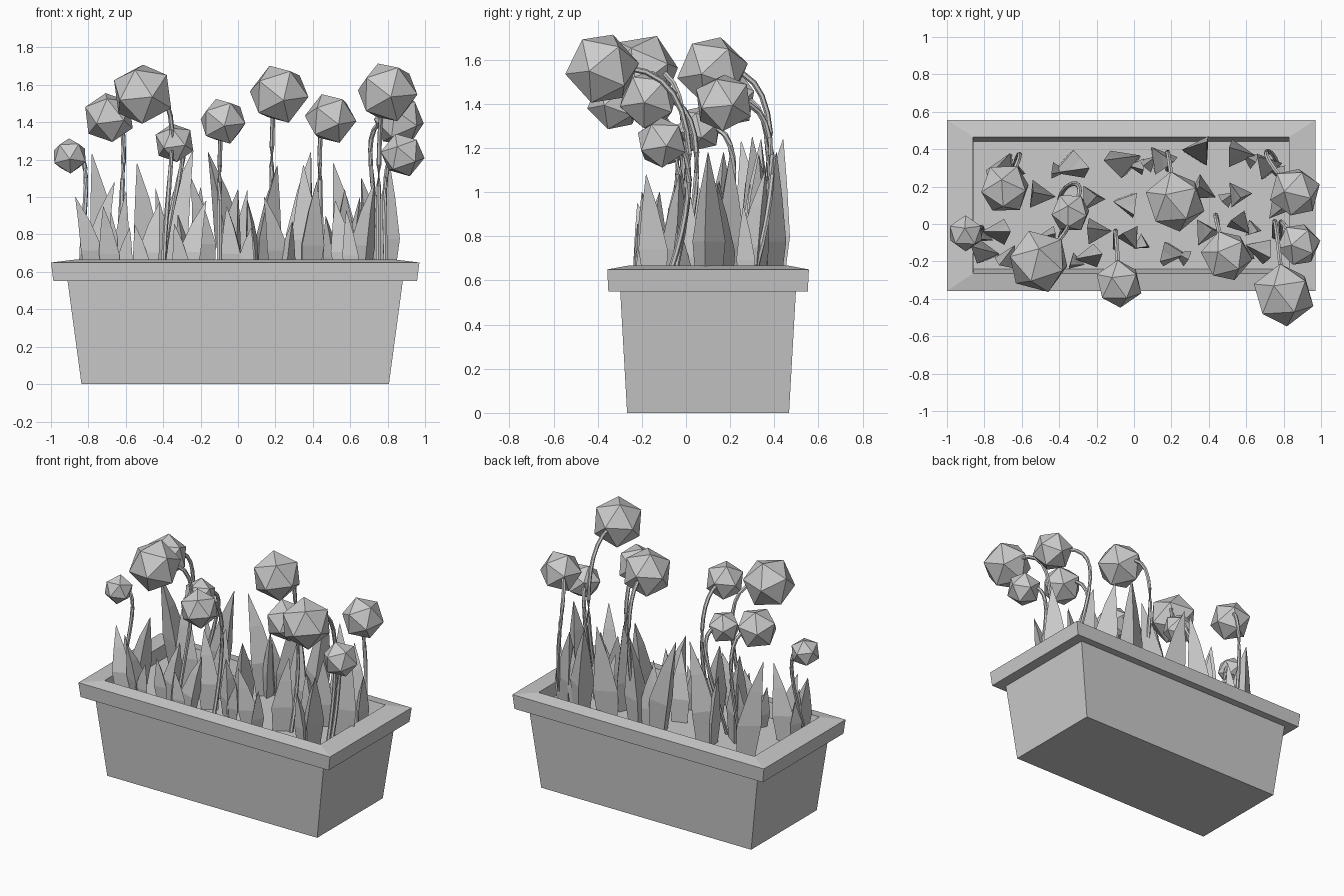
import bpy, bmesh, math, random
from mathutils import Vector, Matrix

if "Cube" in bpy.data.objects:
    bpy.data.objects.remove(bpy.data.objects["Cube"])

random.seed(4)
CX, CY, SOIL = -0.015, 0.1, 0.57


def finish(bm, name):
    bmesh.ops.recalc_face_normals(bm, faces=bm.faces)
    mesh = bpy.data.meshes.new(name)
    bm.to_mesh(mesh)
    bm.free()
    ob = bpy.data.objects.new(name, mesh)
    bpy.context.collection.objects.link(ob)
    return ob


def loft(bm, rings):
    """Skin between closed rings of points and cap both ends."""
    rows = [[bm.verts.new(p) for p in ring] for ring in rings]
    n = len(rows[0])
    for a, b in zip(rows, rows[1:]):
        for i in range(n):
            j = (i + 1) % n
            bm.faces.new((a[i], a[j], b[j], b[i]))
    bm.faces.new(rows[0][::-1])
    bm.faces.new(rows[-1])


def rect(hx, hy, z):
    return [(CX + sx * hx, CY + sy * hy, z)
            for sx, sy in ((-1, -1), (1, -1), (1, 1), (-1, 1))]


# Tapered trough with overhanging rim, hollowed down to the soil level
bm = bmesh.new()
loft(bm, [rect(0.822, 0.367, 0), rect(0.896, 0.398, 0.55),
          rect(0.972, 0.452, 0.55), rect(0.985, 0.457, 0.65),
          rect(0.845, 0.365, 0.667), rect(0.843, 0.335, SOIL - 0.02)])
finish(bm, "planter_box")

# Soil
bm = bmesh.new()
bm.faces.new([bm.verts.new(p) for p in rect(0.843, 0.34, SOIL)])
finish(bm, "soil")


# Leaves: three-sided tapering blades that bend toward their tips
def blade(bm, base, tip, width, turn):
    base, tip = Vector(base), Vector(tip)
    side = Vector((math.cos(turn), math.sin(turn), 0))
    fold = Vector((-side.y, side.x, 0))
    rings = []
    for t, s in ((0, 0.75), (0.35, 1.0), (0.7, 0.55), (1, 0.02)):
        c = base.lerp(tip, t)
        c.xy = base.xy.lerp(tip.xy, t ** 1.6)
        w = width * s
        rings.append([c - side * w / 2 - fold * w * 0.3,
                      c + side * w / 2 - fold * w * 0.3, c + fold * w * 0.55])
    loft(bm, rings)


# base x, base y, tip x, tip y, tip z
LEAVES = [
    (-.68, .31, -.78, .25, 1.23), (-.50, .15, -.54, .17, 1.18),
    (-.36, .31, -.24, .30, 1.25), (-.24, .13, -.20, .15, 1.05),
    (-.04, .12, .00, .05, 1.04), (-.03, .33, -.16, .34, 1.24),
    (.13, .35, .21, .33, 1.17), (.34, .38, .39, .44, 1.24),
    (.57, .37, .51, .41, 1.18), (.55, .16, .57, .14, 1.04),
    (.36, .18, .35, .20, 1.17), (.72, .30, .66, .36, 1.10),
    (-.75, -.04, -.66, -.04, 1.08), (-.78, -.16, -.87, -.12, 1.00),
    (-.47, -.08, -.42, -.05, .97), (-.26, -.18, -.17, -.16, .98),
    (-.19, -.04, -.25, -.02, 1.10), (-.01, -.08, -.06, -.05, .95),
    (.21, -.15, .14, -.20, 1.00), (.37, -.05, .42, -.03, 1.08),
    (.58, .00, .52, .02, .98), (.66, -.13, .73, -.18, 1.08),
    (.77, .10, .81, .10, 1.18), (-.66, -.17, -.72, -.22, .95),
]
bm = bmesh.new()
for i, (x, y, tx, ty, tz) in enumerate(LEAVES):
    turn = random.uniform(-0.8, 0.8) + math.pi * (i % 2)
    blade(bm, (x, y, SOIL - 0.01), (tx, ty, tz), 0.08 + 0.12 * (tz - SOIL), turn)
    # shorter companion leaf leaning the other way
    if i % 3 != 1:
        dx = -0.045 if tx > x else 0.045
        blade(bm, (x + dx, y - 0.02, SOIL - 0.01),
              (x + 1.8 * dx, y - 0.04, SOIL + 0.7 * (tz - SOIL)), 0.09, turn + 0.6)
finish(bm, "leaves")

# Flowers: head x, y, z, radius, then stem foot x and back-of-bend x, y
FLOWERS = [
    (-.90, -.05, 1.22, .098, -.84, -.75, -.02), (-.69, .19, 1.425, .14, -.64, -.55, .40),
    (-.51, -.20, 1.55, .172, -.40, -.24, .02), (-.34, .06, 1.29, .11, -.40, -.20, .24),
    (-.08, -.32, 1.405, .13, -.10, -.10, .00), (.22, .12, 1.55, .165, .18, .17, .42),
    (.495, -.17, 1.42, .14, .45, .40, .08), (.80, -.38, 1.56, .17, .75, .75, .06),
    (.88, -.11, 1.225, .12, .79, .75, .03), (.86, .17, 1.405, .14, .77, .58, .42),
]
heads, stems = bmesh.new(), bmesh.new()
for hx, hy, hz, r, fx, ax, ay in FLOWERS:
    head = Vector((hx, hy, hz))
    foot = Vector((fx, ay - 0.13, SOIL - 0.01))
    rise = Vector((fx, ay, SOIL + 0.5 * (hz - SOIL)))
    bend = Vector((ax, ay + 0.04, hz + 0.07))
    # Stem: six-sided tube along a bent path
    rings = []
    for k in range(13):
        t = k / 12
        u = 1 - t
        c = foot * u**3 + rise * 3 * u * u * t + bend * 3 * u * t * t + head * t**3
        d = (rise - foot) * u * u + (bend - rise) * 2 * u * t + (head - bend) * t * t
        q = d.to_track_quat('Z', 'X')
        rings.append([c + q @ Vector((0.013 * math.cos(a), 0.013 * math.sin(a), 0))
                      for a in (math.tau * n / 6 for n in range(6))])
    loft(stems, rings)
    # Head: twenty-sided ball turned to follow the stem
    rot = (head - bend).to_track_quat('Z', 'Y').to_matrix().to_4x4()
    bmesh.ops.create_icosphere(heads, subdivisions=1, radius=r,
                               matrix=Matrix.Translation(head) @ rot)
finish(stems, "flower_stems")
finish(heads, "flower_heads")
